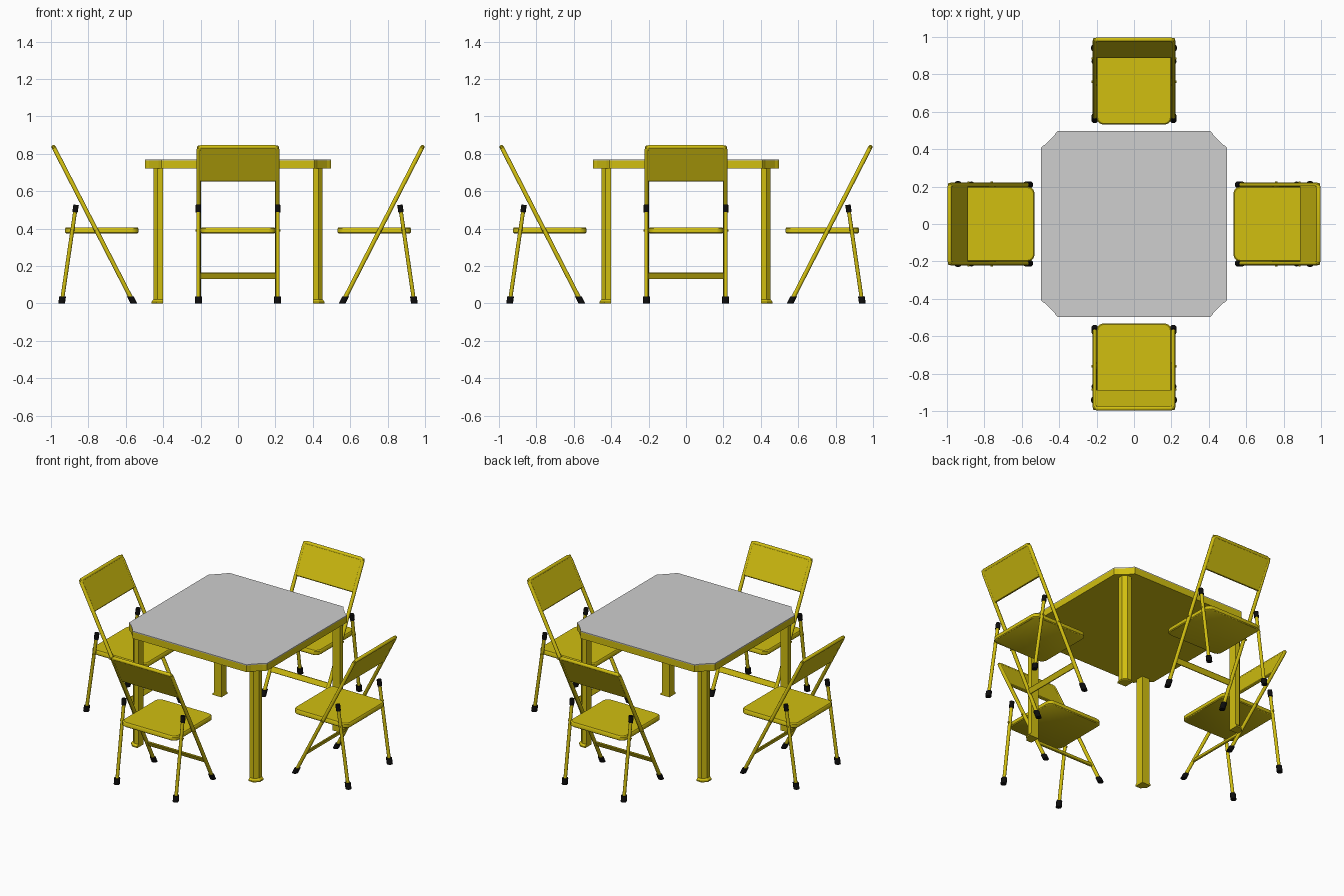
import bpy, bmesh, math
from mathutils import Matrix, Vector

if "Cube" in bpy.data.objects:
    bpy.data.objects.remove(bpy.data.objects["Cube"])


def material(name, colour):
    m = bpy.data.materials.new(name)
    m.diffuse_color = (*colour, 1)
    m.use_nodes = True
    m.node_tree.nodes["Principled BSDF"].inputs["Base Color"].default_value = m.diffuse_color
    return m


YELLOW = material("yellow paint", (0.64, 0.52, 0.005))
GREY = material("grey laminate", (0.62, 0.62, 0.62))
BLACK = material("black rubber", (0.004, 0.004, 0.004))


def finish(name, bm, mat, smooth=False):
    bmesh.ops.recalc_face_normals(bm, faces=bm.faces)
    me = bpy.data.meshes.new(name)
    bm.to_mesh(me)
    bm.free()
    me.materials.append(mat)
    ob = bpy.data.objects.new(name, me)
    bpy.context.collection.objects.link(ob)
    if smooth:
        bpy.ops.object.select_all(action='DESELECT')
        ob.select_set(True)
        bpy.context.view_layer.objects.active = ob
        bpy.ops.object.shade_smooth_by_angle(angle=math.radians(40))
    return ob


def loft(name, rings, mat, smooth=False):
    """Skin a list of equal-length closed rings and cap both ends."""
    bm = bmesh.new()
    vs = [[bm.verts.new(p) for p in r] for r in rings]
    n = len(vs[0])
    for a, b in zip(vs, vs[1:]):
        for i in range(n):
            bm.faces.new((a[i], a[(i + 1) % n], b[(i + 1) % n], b[i]))
    bm.faces.new(vs[0])
    bm.faces.new(vs[-1])
    return finish(name, bm, mat, smooth)


def slab(name, outline, z0, z1, mat):
    return loft(name, [[(x, y, z) for x, y in outline] for z in (z0, z1)], mat)


def rod(name, a, b, r, mat, level=False, sides=12):
    """Round rod from a to b; level=True keeps the end cuts horizontal."""
    a, b = Vector(a), Vector(b)
    rot = Matrix() if level else (b - a).to_track_quat('Z', 'Y').to_matrix().to_4x4()
    circle = [rot @ Vector((r * math.cos(t), r * math.sin(t), 0))
              for t in (2 * math.pi * i / sides for i in range(sides))]
    return loft(name, [[c + p for c in circle] for p in (a, b)], mat, True)


def box(name, size, centre, tilt, mat, bevel=0.004):
    bm = bmesh.new()
    bmesh.ops.create_cube(bm, size=1)
    bmesh.ops.scale(bm, vec=size, verts=bm.verts)
    bmesh.ops.bevel(bm, geom=bm.edges[:], offset=bevel, segments=1, affect='EDGES')
    bmesh.ops.transform(bm, verts=bm.verts,
                        matrix=Matrix.Translation(centre) @ Matrix.Rotation(tilt, 4, 'X'))
    return finish(name, bm, mat)


def rounded_rect(x0, x1, y0, y1, r, steps=4):
    pts = []
    for k, (cx, cy) in enumerate([(x1 - r, y1 - r), (x0 + r, y1 - r),
                                  (x0 + r, y0 + r), (x1 - r, y0 + r)]):
        for i in range(steps + 1):
            t = math.pi / 2 * (k + i / steps)
            pts.append((cx + r * math.cos(t), cy + r * math.sin(t)))
    return pts


# Table top: square with notched, cut-off corners
corner = [(0.496, 0.41), (0.486, 0.418), (0.475, 0.425),
          (0.425, 0.475), (0.418, 0.486), (0.41, 0.496)]
outline = []
for k in range(4):
    c, s = round(math.cos(k * math.pi / 2)), round(math.sin(k * math.pi / 2))
    outline += [(c * x - s * y, s * x + c * y) for x, y in corner]
slab("table_rim", outline, 0.722, 0.764, YELLOW)
slab("table_surface", outline, 0.764, 0.77, GREY)

# Table legs: square with the outer corner cut, flared at the foot
leg_shape = [(0.4, 0.4), (0.453, 0.4), (0.453, 0.43), (0.43, 0.453), (0.4, 0.453)]


def leg_ring(z, grow):
    return [(0.4 + (x - 0.4) * grow, 0.4 + (y - 0.4) * grow, z) for x, y in leg_shape]


leg = loft("table_leg", [leg_ring(0, 1.2), leg_ring(0.008, 1.2),
                         leg_ring(0.02, 1), leg_ring(0.725, 1)], YELLOW)
for k in range(1, 4):
    other = leg.copy()
    other.rotation_euler.z = k * math.pi / 2
    bpy.context.collection.objects.link(other)

# Front chair, facing the table
chair = []
top, foot = Vector((0, -0.986, 0.836)), Vector((0, -0.557, 0.0))
slope = top - foot
tilt = math.atan2(-slope.y, slope.z)


def on_frame(z, x=0):
    p = foot + slope * (z / top.z)
    return Vector((x, p.y, z))


# Bent tube: long legs and top rail in one piece
X = 0.21
path = [on_frame(0.01, -X), on_frame(0.822, -X), on_frame(0.833, -X + 0.006),
        on_frame(0.836, -X + 0.014)]
path += [Vector((-p.x, p.y, p.z)) for p in reversed(path)]
cu = bpy.data.curves.new("chair_frame", 'CURVE')
cu.dimensions = '3D'
cu.bevel_depth, cu.bevel_resolution, cu.use_fill_caps = 0.0115, 2, True
sp = cu.splines.new('POLY')
sp.points.add(len(path) - 1)
for pt, p in zip(sp.points, path):
    pt.co = (*p, 1)
cu.materials.append(YELLOW)
frame = bpy.data.objects.new("chair_frame", cu)
bpy.context.collection.objects.link(frame)
bpy.ops.object.select_all(action='DESELECT')
frame.select_set(True)
bpy.context.view_layer.objects.active = frame
bpy.ops.object.convert(target='MESH')
bpy.ops.object.shade_smooth_by_angle(angle=math.radians(50))
chair.append(frame)

# Backrest and the flat bar between the long legs
chair.append(box("chair_backrest", (0.436, 0.017, 0.21), on_frame(0.748), tilt, YELLOW))
chair.append(box("chair_crossbar", (0.41, 0.01, 0.036), on_frame(0.148), tilt, YELLOW, 0.002))

# Seat with rounded corners and softened edges
rings = []
for z, inset in ((0.375, 0.005), (0.38, 0), (0.4, 0), (0.406, 0.005)):
    rings.append([(x, y, z) for x, y in rounded_rect(
        -0.2 + inset, 0.2 - inset, -0.925 + inset, -0.532 - inset, 0.035)])
chair.append(loft("chair_seat", rings, YELLOW, True))

# Rear legs, rubber feet, end caps and pivots, on both sides
for s, side in ((-1, "left"), (1, "right")):
    x = s * 0.212
    rear_foot, rear_top = Vector((x, -0.943, 0.0)), Vector((x, -0.866, 0.525))

    def on_rear(z):
        return rear_foot.lerp(rear_top, z / rear_top.z)

    chair += [
        rod(f"chair_rear_leg_{side}", on_rear(0.01), on_rear(0.51), 0.0105, YELLOW),
        rod(f"chair_rear_foot_{side}", on_rear(0), on_rear(0.038), 0.018, BLACK, True),
        rod(f"chair_rear_cap_{side}", on_rear(0.487), on_rear(0.527), 0.0145, BLACK),
        rod(f"chair_front_foot_{side}", on_frame(0, s * X), on_frame(0.036, s * X),
            0.018, BLACK, True),
        rod(f"chair_pivot_{side}", (s * 0.19, -0.76, 0.39), (s * 0.226, -0.76, 0.39),
            0.006, YELLOW),
        rod(f"chair_rear_pivot_{side}", (s * 0.19, -0.885, 0.39), (s * 0.226, -0.885, 0.39),
            0.006, YELLOW),
    ]

# Repeat the chair on the other three sides of the table
for k in range(1, 4):
    for part in chair:
        other = part.copy()
        other.rotation_euler.z = k * math.pi / 2
        bpy.context.collection.objects.link(other)
